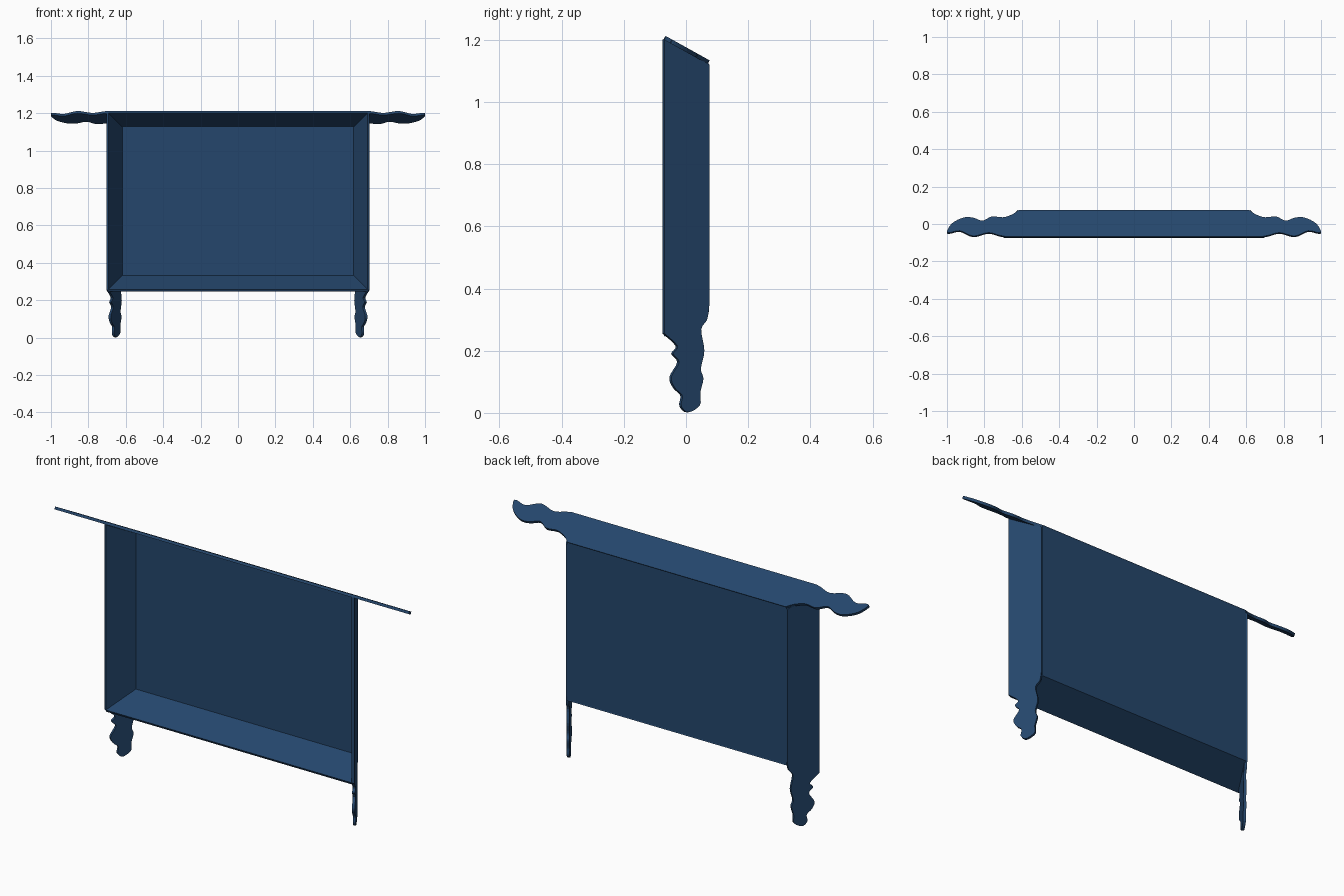
import bpy
import bmesh
from mathutils import Vector

cube = bpy.data.objects.get("Cube")
if cube:
    bpy.data.objects.remove(cube, do_unlink=True)

COLOR = (0.018, 0.062, 0.15, 1.0)
paint = bpy.data.materials.new("dark_blue_paint")
paint.use_nodes = True
paint.diffuse_color = COLOR
paint.node_tree.nodes["Principled BSDF"].inputs["Base Color"].default_value = COLOR

THICK = 0.0135          # board thickness
SLOPE = 0.555           # flare of the boards towards the front
FRONT, BACK = -0.069, 0.075


def curve_through(points, steps=4):
    """Smooth open curve through a few control points."""
    pts = [Vector(p) for p in points]
    pts = [pts[0]] + pts + [pts[-1]]
    out = []
    for a, b, c, d in zip(pts, pts[1:], pts[2:], pts[3:]):
        for i in range(steps):
            t = i / steps
            out.append(0.5 * (2 * b + (c - a) * t + (2 * a - 5 * b + 4 * c - d) * t * t
                              + (3 * b - a - 3 * c + d) * t ** 3))
    return out + [pts[-1]]


def board(name, outline, place, inward):
    """Flat board: outline placed on the outer plane, thickened inward."""
    bm = bmesh.new()
    outer = [Vector(place(*p)) for p in outline]
    shift = Vector(inward).normalized() * THICK
    top = [bm.verts.new(p) for p in outer]
    low = [bm.verts.new(p + shift) for p in outer]
    bm.faces.new(top)
    bm.faces.new(low[::-1])
    n = len(outer)
    for i in range(n):
        j = (i + 1) % n
        bm.faces.new((top[j], top[i], low[i], low[j]))
    bmesh.ops.recalc_face_normals(bm, faces=bm.faces)
    bmesh.ops.triangulate(bm, faces=[f for f in bm.faces if len(f.verts) > 4])
    mesh = bpy.data.meshes.new(name)
    bm.to_mesh(mesh)
    bm.free()
    mesh.materials.append(paint)
    obj = bpy.data.objects.new(name, mesh)
    bpy.context.collection.objects.link(obj)
    return obj


def top_z(y):
    return 1.176 - SLOPE * y


# Side boards, each running down into a scrolled foot (y, z)
foot = curve_through([
    (FRONT, 0.255), (-0.027, 0.215), (-0.041, 0.19), (-0.022, 0.163),
    (-0.047, 0.115), (-0.035, 0.08), (-0.012, 0.056), (-0.015, 0.022),
    (0.008, 0.002), (0.045, 0.025), (0.046, 0.065), (0.056, 0.11),
    (0.048, 0.142), (0.059, 0.2), (0.049, 0.268), (0.068, 0.3), (BACK, 0.345)])
side = foot + [Vector((y, top_z(y) - THICK)) for y in (BACK, FRONT)]
for label, s in (("left", 1), ("right", -1)):
    board(label + "_side_board", side,
          lambda y, z: (s * (0.666 - SLOPE * y), y, z), (-s, -SLOPE, 0))

# Sloping top board with scrolled ears (x, y)
ear = curve_through([
    (0.69, -0.066), (0.72, -0.06), (0.78, -0.046), (0.86, -0.064), (0.93, -0.036),
    (0.985, -0.046), (1.0, -0.038), (0.97, 0.006), (0.91, 0.035), (0.86, 0.034),
    (0.81, 0.018), (0.76, 0.04), (0.7, 0.036), (0.65, 0.052), (0.615, 0.076)])
top = ear + [Vector((-p.x, p.y)) for p in reversed(ear)]
board("top_board", top, lambda x, y: (x, y, top_z(y)), (0, -SLOPE, -1))

# Sloping bottom board, fitted between the sides
wide, narrow = 0.694, 0.616
bottom = [(-wide, FRONT), (wide, FRONT), (narrow, BACK), (-narrow, BACK)]
board("bottom_board", bottom, lambda x, y: (x, y, 0.284 + SLOPE * y), (0, -SLOPE, 1))

# Back panel
half = 0.617
panel = [(-half, 0.325), (half, 0.325), (half, 1.135), (-half, 1.135)]
board("back_panel", panel, lambda x, z: (x, 0.073, z), (0, -1, 0))
